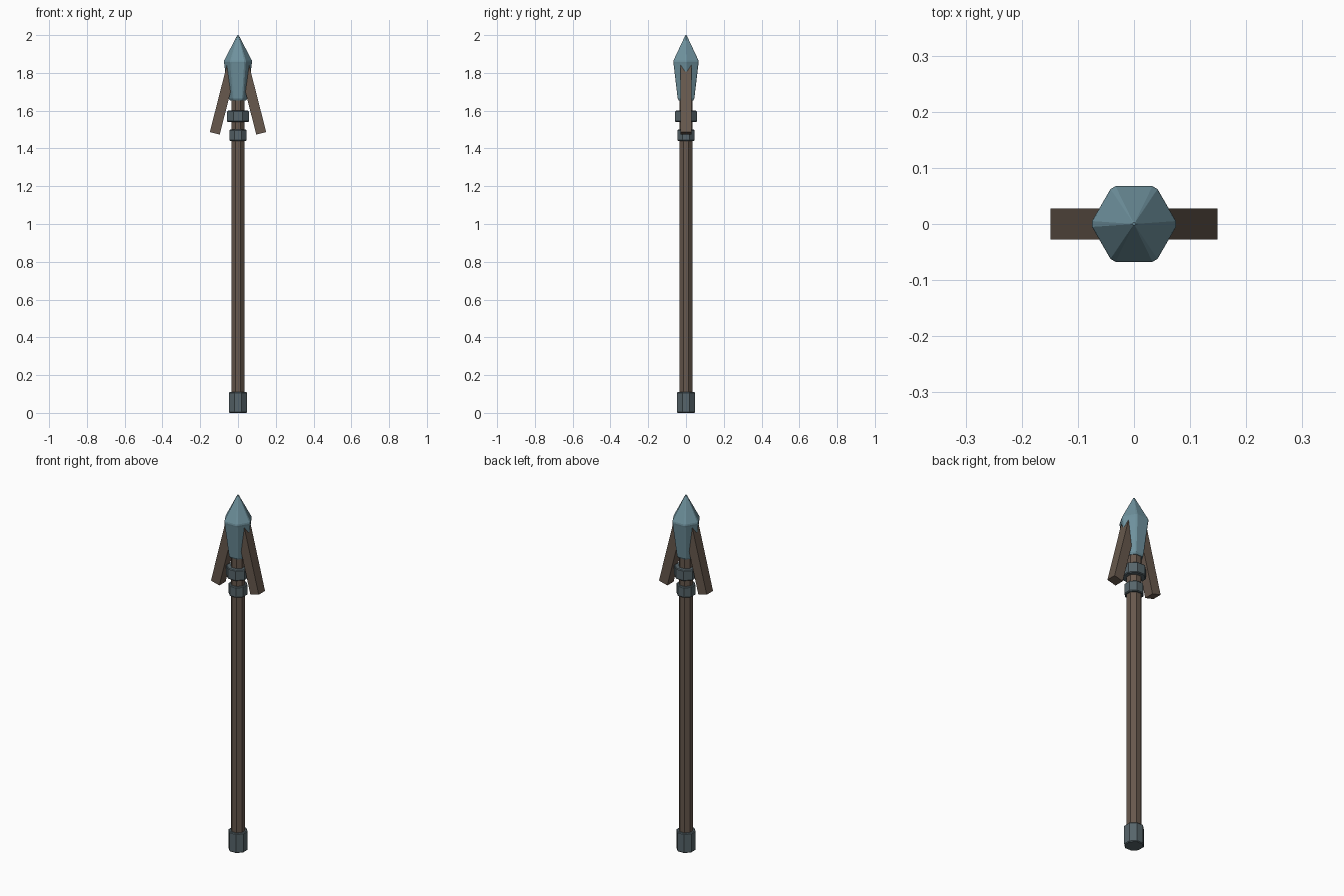
import bpy, bmesh, math
from mathutils import Matrix, Vector

if "Cube" in bpy.data.objects:
    bpy.data.objects.remove(bpy.data.objects["Cube"])


def material(name, rgb):
    m = bpy.data.materials.new(name)
    m.diffuse_color = (*rgb, 1)
    m.use_nodes = True
    m.node_tree.nodes["Principled BSDF"].inputs["Base Color"].default_value = m.diffuse_color
    return m


WOOD = material("brown wood", (0.135, 0.098, 0.074))
IRON = material("dark iron", (0.095, 0.130, 0.145))
STEEL = material("blue steel", (0.160, 0.290, 0.345))


def finish(name, bm, mat):
    bmesh.ops.recalc_face_normals(bm, faces=bm.faces)
    mesh = bpy.data.meshes.new(name)
    bm.to_mesh(mesh)
    bm.free()
    mesh.materials.append(mat)
    obj = bpy.data.objects.new(name, mesh)
    bpy.context.collection.objects.link(obj)
    return obj


def stack(name, profile, angles, mat):
    """Skin rings of (radius, z) into a closed faceted solid."""
    bm = bmesh.new()
    rings = [[bm.verts.new((r * math.cos(a), r * math.sin(a), z)) for a in angles]
             for r, z in profile]
    n = len(angles)
    for low, high in zip(rings, rings[1:]):
        for i in range(n):
            j = (i + 1) % n
            bm.faces.new((low[i], low[j], high[j], high[i]))
    bm.faces.new(rings[0])
    bm.faces.new(rings[-1])
    return finish(name, bm, mat)


# Octagons with flats facing front; hexagon with trimmed corners
OCT = [math.radians(22.5 + 45 * i) for i in range(8)]
HEX = [math.radians(60 * i + d) for i in range(6) for d in (-4, 4)]
TO_CORNER = 1 / math.cos(math.pi / 8)


def collar(name, half, z0, z1, chamfer):
    r, c = half * TO_CORNER, chamfer
    stack(name, [(r - c, z0), (r, z0 + c), (r, z1 - c), (r - c, z1)], OCT, IRON)


# Shaft
r = 0.035 * TO_CORNER
stack("shaft", [(r, 0.05), (r, 1.67)], OCT, WOOD)

# Iron fittings
collar("end_cap", 0.047, 0.0, 0.11, 0.004)
collar("lower_collar", 0.046, 1.44, 1.50, 0.004)
collar("upper_collar", 0.057, 1.54, 1.60, 0.004)

# Pointed head
stack("spear_head", [(0.043, 1.654), (0.049, 1.664), (0.0735, 1.85), (0.075, 1.858),
                     (0.0735, 1.866), (0.006, 1.995), (0.0025, 2.0)], HEX, STEEL)

# Splayed wooden barbs on both sides
for side, label in ((1, "right"), (-1, "left")):
    low, high = Vector((side * 0.123, 0, 1.48)), Vector((side * 0.024, 0, 1.869))
    axis = high - low
    bm = bmesh.new()
    turn = Matrix.Rotation(math.atan2(axis.x, axis.z), 4, 'Y')
    size = Matrix.Diagonal((0.054, 0.056, axis.length, 1))
    bmesh.ops.create_cube(bm, size=1,
                          matrix=Matrix.Translation((low + high) / 2) @ turn @ size)
    finish("barb_" + label, bm, WOOD)
